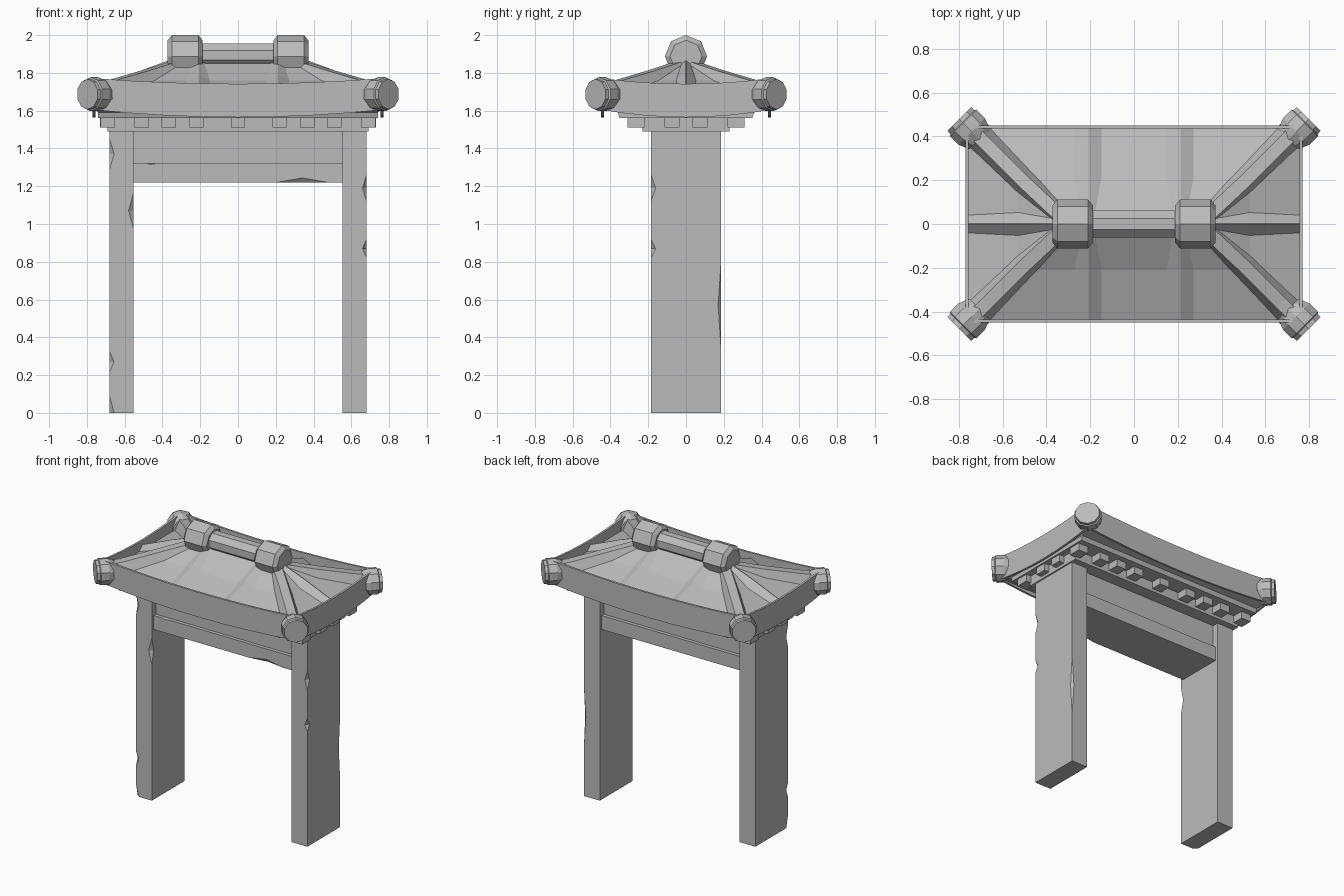
import bpy, bmesh, math
from mathutils import Vector

if "Cube" in bpy.data.objects:
    bpy.data.objects.remove(bpy.data.objects["Cube"], do_unlink=True)

stone = bpy.data.materials.new("grey_stone")
stone.use_nodes = True
GREY = (0.5, 0.5, 0.5, 1)
stone.diffuse_color = GREY
stone.node_tree.nodes["Principled BSDF"].inputs["Base Color"].default_value = GREY


def finish(name, bm):
    bmesh.ops.recalc_face_normals(bm, faces=bm.faces)
    mesh = bpy.data.meshes.new(name)
    bm.to_mesh(mesh)
    bm.free()
    mesh.materials.append(stone)
    ob = bpy.data.objects.new(name, mesh)
    bpy.context.collection.objects.link(ob)
    return ob


def loft(name, rings):
    """Skin a list of closed rings and cap both ends."""
    bm = bmesh.new()
    loops = [[bm.verts.new(p) for p in ring] for ring in rings]
    n = len(loops[0])
    for a, b in zip(loops, loops[1:]):
        for i in range(n):
            j = (i + 1) % n
            bm.faces.new((a[i], a[j], b[j], b[i]))
    bm.faces.new(loops[0])
    bm.faces.new(loops[-1])
    return finish(name, bm)


def rect(x, y, z):
    return [(-x, -y, z), (x, -y, z), (x, y, z), (-x, y, z)]


def box(name, centre, half):
    ring = [[Vector(centre) + Vector(p) for p in rect(half[0], half[1], s * half[2])]
            for s in (-1, 1)]
    return loft(name, ring)


def rib(name, path, side, base, top, height):
    """Sweep a tapered bar; the path runs along its upper face."""
    side, down = Vector(side).normalized(), Vector((0, 0, -height))
    rings = []
    for p in map(Vector, path):
        rings.append([p - side * top, p + side * top,
                      p + side * base + down, p - side * base + down])
    return loft(name, rings)


def lathe(name, centre, axis, profile, sides, turn=0):
    """Faceted solid of (distance, radius) stations along an axis."""
    axis = Vector(axis).normalized()
    u = axis.cross(Vector((0, 0, 1))).normalized()
    v = u.cross(axis)
    angles = [turn + math.tau * i / sides for i in range(sides)]
    return loft(name, [[Vector(centre) + axis * d + (u * math.sin(a) + v * math.cos(a)) * r
                        for a in angles] for d, r in profile])


def chip(ob, centre, half):
    """Cut a diamond-shaped nick out of an edge."""
    bm = bmesh.new()
    bmesh.ops.create_uvsphere(bm, u_segments=4, v_segments=2, radius=1)
    for v in bm.verts:
        v.co = Vector([c * h for c, h in zip(v.co, half)]) + Vector(centre)
    cutter = finish("chip_cutter", bm)
    cutter.hide_render = True
    mod = ob.modifiers.new("chip", "BOOLEAN")
    mod.operation, mod.object, mod.solver = "DIFFERENCE", cutter, "EXACT"
    bpy.context.view_layer.objects.active = ob
    bpy.ops.object.modifier_apply(modifier=mod.name)
    bpy.data.objects.remove(cutter, do_unlink=True)


# Pillars with worn edges
left = box("left_pillar", (0.617, 0, 0.75), (0.063, 0.185, 0.75))
right = box("right_pillar", (-0.617, 0, 0.75), (0.063, 0.185, 0.75))
for z, h in ((1.19, 0.1), (0.87, 0.07)):
    chip(left, (0.685, -0.19, z), (0.03, 0.035, h))
chip(left, (0.685, 0.19, 0.57), (0.025, 0.025, 0.37))
for x, z, h in ((-0.685, 1.37, 0.12), (-0.685, 0.27, 0.08),
                (-0.685, 0, 0.13), (-0.55, 1.07, 0.13)):
    chip(right, (x, -0.19, z), (0.035, 0.03, h))

# Lintel: wide lower beam and recessed upper board
beam = box("lintel_beam", (0, 0, 1.27), (0.56, 0.165, 0.05))
chip(beam, (0.34, -0.17, 1.215), (0.2, 0.03, 0.035))
chip(beam, (-0.46, -0.17, 1.325), (0.07, 0.02, 0.013))
box("lintel_board", (0, 0, 1.41), (0.56, 0.14, 0.09))

# Eave core and dentil blocks
box("eave_core", (0, 0, 1.53), (0.69, 0.23, 0.04))
for s in (-1, 1):
    for x in (-0.69, -0.51, -0.367, -0.22, 0, 0.22, 0.367, 0.51, 0.69):
        box("long_side_dentil", (x, s * 0.265, 1.54), (0.038, 0.045, 0.03))
    for y in (-0.075, 0.075):
        box("end_dentil", (s * 0.7, y, 1.54), (0.03, 0.04, 0.03))

# Flared soffit
loft("soffit", [rect(0.74, 0.35, 1.56), rect(0.74, 0.36, 1.59), rect(0.76, 0.44, 1.61)])


# Sagging fascia boards around the roof
def fascia(name, half, offset, along_x):
    rings = []
    for i in range(9):
        u = i / 4 - 1
        low, high = 1.565 + 0.04 * u * u, 1.742 + 0.03 * u * u
        inner = offset * (1 - 0.015 / abs(offset))
        ring = [(u * half, offset, low), (u * half, offset, high),
                (u * half, inner, high), (u * half, inner, low)]
        rings.append(ring if along_x else [(b, a, z) for a, b, z in ring])
    loft(name, rings)


for s in (-1, 1):
    fascia("long_fascia", 0.77, s * 0.45, True)
    fascia("end_fascia", 0.45, s * 0.77, False)

# Concave hipped roof
loft("roof", [rect(0.76, 0.44, 1.61), rect(0.76, 0.44, 1.675),
              rect(0.53, 0.21, 1.76), rect(0.36, 0.05, 1.85)])

for sx in (-1, 1):
    # Tile ridges on the slopes
    for sy in (-1, 1):
        rib("slope_ridge", [(sx * 0.21, sy * y, z) for y, z in
                            ((0.04, 1.87), (0.21, 1.79), (0.44, 1.705))],
            (1, 0, 0), 0.08, 0.003, 0.04)
        # Hip ridges and their round end caps
        rib("hip_ridge", [(sx * x, sy * y, z) for x, y, z in
                          ((0.34, 0.04, 1.86), (0.5, 0.19, 1.81),
                           (0.67, 0.36, 1.76), (0.75, 0.44, 1.745))],
            (sx, -sy, 0), 0.07, 0.03, 0.09)
        lathe("corner_cap", (sx * 0.79, sy * 0.472, 1.687), (sx, sy, 0),
              ((-0.12, 0.068), (-0.07, 0.09), (-0.015, 0.09), (-0.01, 0.082), (0.01, 0.08)), 10)
    rib("end_ridge", [(sx * x, 0, z) for x, z in
                      ((0.33, 1.88), (0.52, 1.81), (0.76, 1.71))],
        (0, 1, 0), 0.078, 0.003, 0.07)
    # Knobs on the crest
    lathe("crest_knob", (sx * 0.28, 0, 1.888), (1, 0, 0),
          ((-0.092, 0.085), (-0.07, 0.112), (0.07, 0.112), (0.092, 0.085)), 8)

# Crest bar
lathe("crest_bar", (0, 0, 1.893), (1, 0, 0), ((-0.25, 0.067), (0.25, 0.067)), 8, math.pi / 8)
